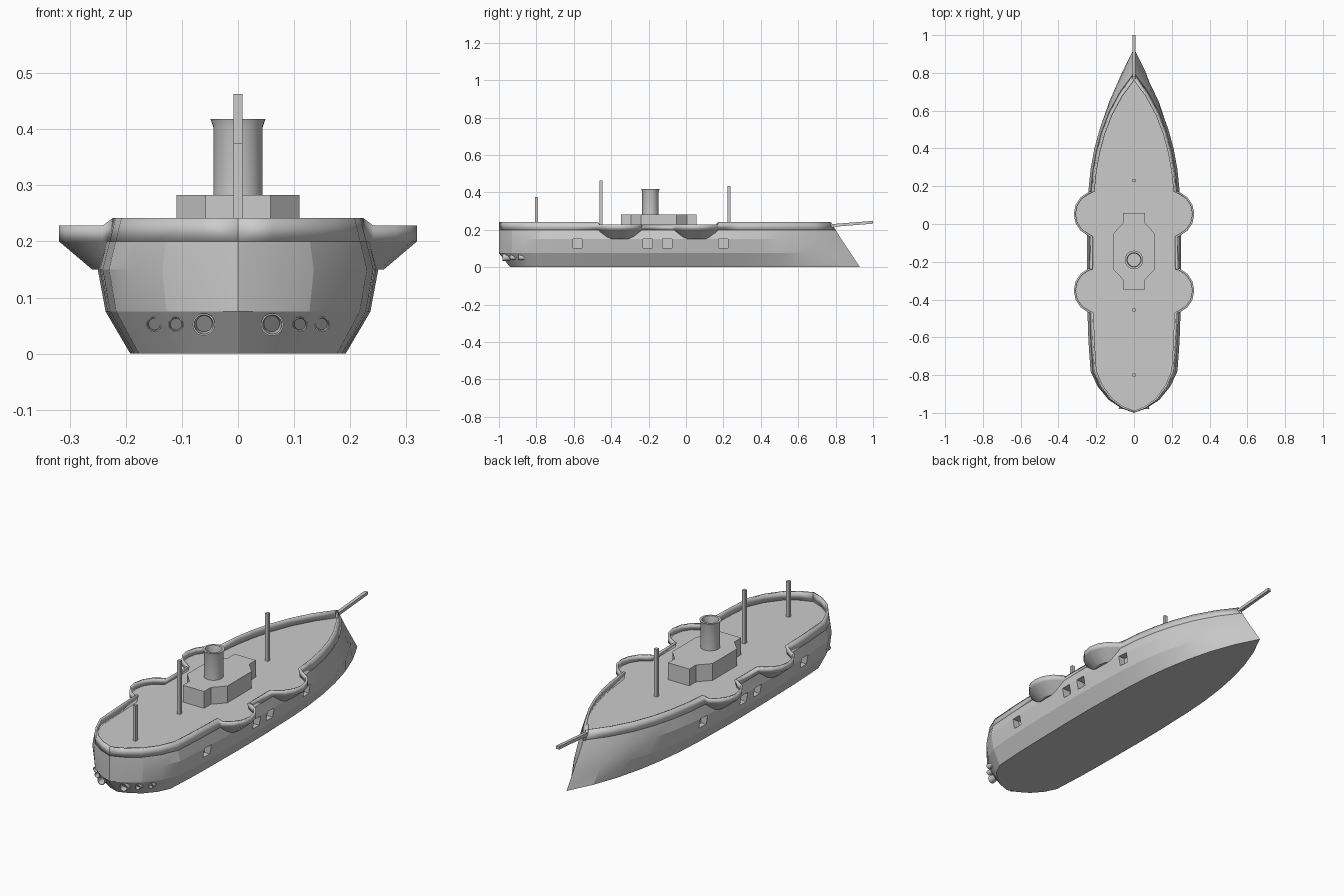
import bpy, bmesh, math
from mathutils import Matrix, Vector

if "Cube" in bpy.data.objects:
    bpy.data.objects.remove(bpy.data.objects["Cube"])


def make(name, bm, smooth=None):
    bmesh.ops.recalc_face_normals(bm, faces=bm.faces)
    return link(name, bm, smooth)


def link(name, bm, smooth=None):
    me = bpy.data.meshes.new(name)
    bm.to_mesh(me)
    bm.free()
    ob = bpy.data.objects.new(name, me)
    bpy.context.collection.objects.link(ob)
    if smooth:
        shade(ob, smooth)
    return ob


def activate(ob):
    bpy.ops.object.select_all(action='DESELECT')
    ob.select_set(True)
    bpy.context.view_layer.objects.active = ob


def shade(ob, deg):
    activate(ob)
    bpy.ops.object.shade_smooth_by_angle(angle=math.radians(deg))


def loft(rings, caps=True, closed=False):
    bm = bmesh.new()
    vs = [[bm.verts.new(p) for p in r] for r in rings]
    n = len(vs[0])
    pairs = list(zip(vs, vs[1:])) + ([(vs[-1], vs[0])] if closed else [])
    for a, b in pairs:
        for i in range(n):
            j = (i + 1) % n
            bm.faces.new((a[i], a[j], b[j], b[i]))
    if caps and not closed:
        bm.faces.new(vs[0])
        bm.faces.new(vs[-1])
    return bm


def lathe(name, profile, matrix, n=24):
    # closed (radius, height) profile turned into a hollow tube
    rings = [[matrix @ Vector((r * math.cos(k * math.tau / n), r * math.sin(k * math.tau / n), h))
              for k in range(n)] for r, h in profile]
    return make(name, loft(rings, closed=True), 35)


def box(bm, center, size, rot=Matrix()):
    bmesh.ops.create_cube(bm, size=1, matrix=Matrix.Translation(center) @ rot @ Matrix.Diagonal((*size, 1)))


def mirror(ob):
    ob.modifiers.new("mirror", 'MIRROR')


# Plan outline: (y, fraction of full half-width) from stern to bow
PLAN = [(-1, 0), (-.975, .27), (-.93, .54), (-.86, .77), (-.78, .92), (-.62, .965), (-.472, .985),
        (-.235, 1), (-.07, 1), (.175, .965), (.28, .92), (.38, .84), (.48, .72), (.58, .55),
        (.68, .31), (.775, 0)]


def outline(width, stern, bow):
    pts = []
    for y, f in PLAN:
        if y < -.78:
            y = -.78 + (y + .78) * (stern + .78) / -.22
        elif y > .175:
            y = .175 + (y - .175) * (bow - .175) / .6
        pts.append((f * width, y))
    return pts


# Hull
DECK = .2
rings = []
for z, w, stern, bow in [(0, .192, -.94, .93), (.075, .236, -1, .88), (.15, .25, -1, .83), (DECK, .237, -1, .80)]:
    half = outline(w, stern, bow)
    rings.append([(x, y, z) for x, y in half] + [(-x, y, z) for x, y in half[-2:0:-1]])
hull = make("hull", loft(rings))

# Square gun ports cut into the sides
bm = bmesh.new()
for y in (-.58, -.205, -.1, .2):
    for s in (-1, 1):
        box(bm, (s * .25, y, .126), (.09, .05, .048))
cutter = make("port_cutter", bm)
cutter.hide_render = True
cutter.hide_viewport = False
mod = hull.modifiers.new("ports", 'BOOLEAN')
mod.operation = 'DIFFERENCE'
mod.object = cutter
mod.solver = 'EXACT'
activate(hull)
bpy.ops.object.modifier_apply(modifier="ports")
bpy.data.objects.remove(cutter)
shade(hull, 15)

# Side sponsons
SX, SR, SY = .193, .126, (-.352, .053)
for i, cy in enumerate(SY):
    rings = [[(cx + r * math.cos(k * math.tau / 16), cy + r * math.sin(k * math.tau / 16), z) for k in range(16)]
             for z, cx, r in ((.15, .17, .09), (.206, SX, SR), (DECK + .008, SX, SR))]
    rings[-1] = [(x, y, DECK + .0065) for x, y, z in rings[-1]]
    rings = [rings[0], [(x, y, DECK) for x, y, z in rings[1]]]
    mirror(make(f"sponson_{i + 1}", loft(rings), 30))

# Bulwark following the deck edge and the sponsons
low, high = outline(.237, -1, .80), outline(.226, -1, .775)
wall = []
for (xa, ya), (xb, yb) in zip(low, high):
    top = .228 if -.3 < ya < 0 else .242
    wall.append(((xa, ya, DECK), (xb, yb, top)))
    for cy, start in zip(SY, (-.472, -.07)):
        if abs(ya - start) < .001:
            for k in range(-3, 4):
                a = k * math.tau / 16
                x, y = SX + SR * math.cos(a), cy + SR * math.sin(a)
                wall.append(((x, y, DECK), (x, y, .228)))
bm = bmesh.new()
vs = [(bm.verts.new(a), bm.verts.new(b)) for a, b in wall]
for (a, b), (c, d) in zip(vs, vs[1:]):
    bm.faces.new((a, c, d, b))
bulwark = link("bulwark", bm, 20)
sol = bulwark.modifiers.new("thickness", 'SOLIDIFY')
sol.thickness = .01
sol.offset = -1
mirror(bulwark)

# Deckhouse
quarter = [(.058, .057), (.058, .005), (.11, -.05)]
right = quarter + [(x, -.29 - y) for x, y in reversed(quarter)]
plan = right + [(-x, y) for x, y in reversed(right)]
make("deckhouse", loft([[(x, y, z) for x, y in plan] for z in (DECK - .01, .283)]))

# Funnel
lathe("funnel", [(.044, .27), (.044, .404), (.049, .418), (.038, .418), (.034, .40), (.034, .27)],
      Matrix.Translation((0, -.19, 0)), 32)

# Masts
for name, y, top in (("fore_mast", .23, .435), ("main_mast", -.455, .463), ("aft_mast", -.8, .375)):
    bm = bmesh.new()
    box(bm, (0, y, (top + DECK - .01) / 2), (.016, .016, top - DECK + .01))
    make(name, bm)

# Bowsprit
bm = bmesh.new()
box(bm, (0, .883, .231), (.016, .235, .015), Matrix.Rotation(math.radians(4.5), 4, 'X'))
make("bowsprit", bm)

# Stern exhaust pipes
for i, (x, y, r) in enumerate([(.061, -.98, .02), (.111, -.94, .0135), (.15, -.895, .0135)]):
    m = Matrix.Translation((x, y, .052)) @ Matrix.Rotation(-math.pi / 2, 4, 'X')
    mirror(lathe(f"exhaust_pipe_{i + 1}",
                 [(r, 0), (r * .8, .04), (r * .8, .1), (r * .6, .1), (r * .6, .04), (r * .86, 0)], m, 20))
